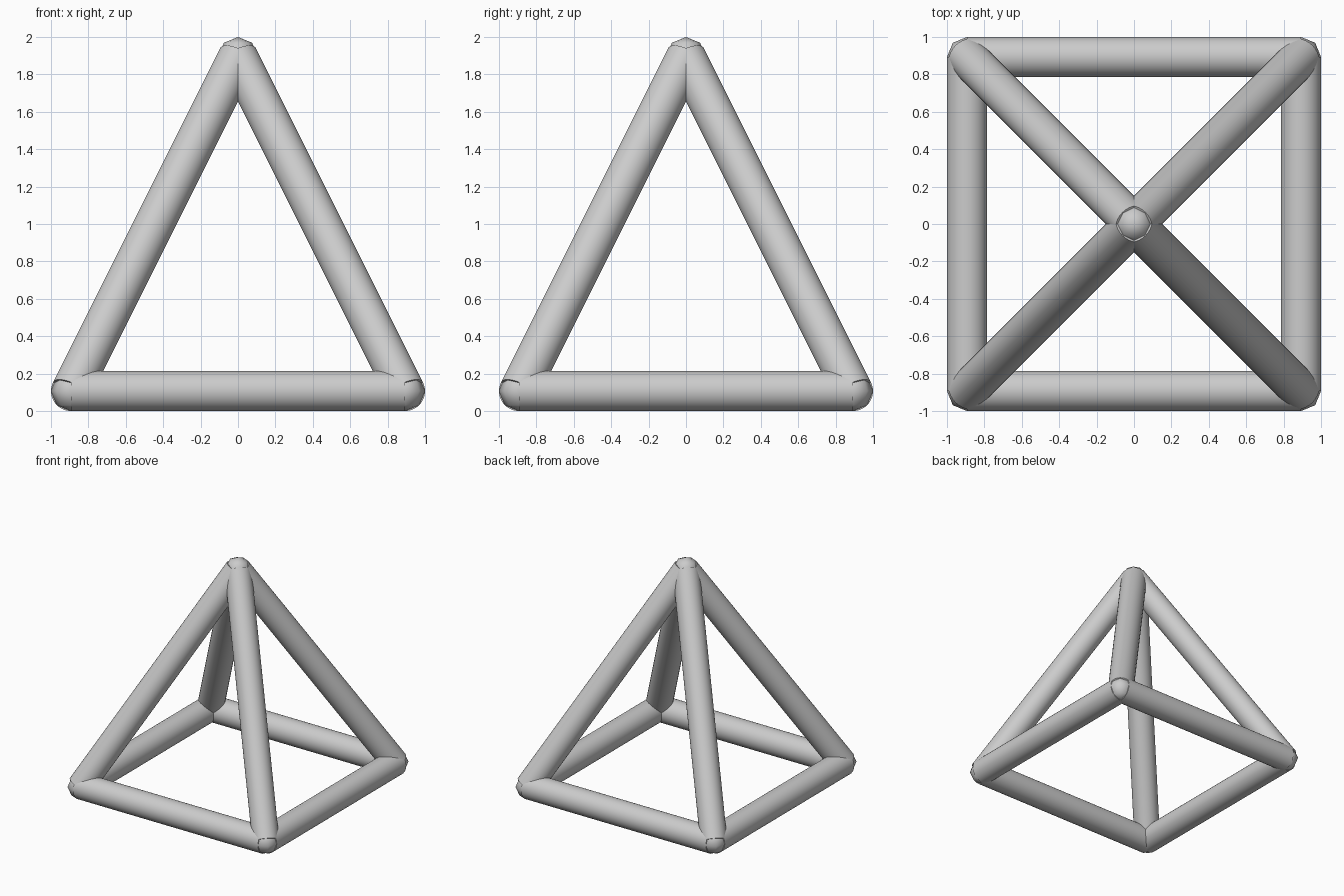
import bpy
from math import radians
from mathutils import Vector

if "Cube" in bpy.data.objects:
    bpy.data.objects.remove(bpy.data.objects["Cube"])

R = 0.107
E = 1 - R


def smooth(obj, angle):
    bpy.ops.object.shade_smooth_by_angle(angle=radians(angle))


def bar(name, a, b):
    a, b = Vector(a), Vector(b)
    d = b - a
    bpy.ops.mesh.primitive_cylinder_add(vertices=32, radius=R, depth=d.length,
                                        location=(a + b) / 2,
                                        rotation=d.to_track_quat('Z', 'Y').to_euler())
    obj = bpy.context.object
    obj.name = name
    smooth(obj, 30)


def joint(name, p):
    bpy.ops.mesh.primitive_uv_sphere_add(segments=8, ring_count=4, radius=R, location=p)
    obj = bpy.context.object
    obj.name = name
    smooth(obj, 60)


corners = [(-E, -E, R), (E, -E, R), (E, E, R), (-E, E, R)]
apex = (0, 0, 2 - R)

# Square base, sloping bars and faceted corner joints
for i, c in enumerate(corners):
    bar(f"base_bar_{i + 1}", c, corners[(i + 1) % 4])
    bar(f"sloping_bar_{i + 1}", c, apex)
    joint(f"corner_joint_{i + 1}", c)

# Faceted joint at the top
joint("apex_joint", apex)
